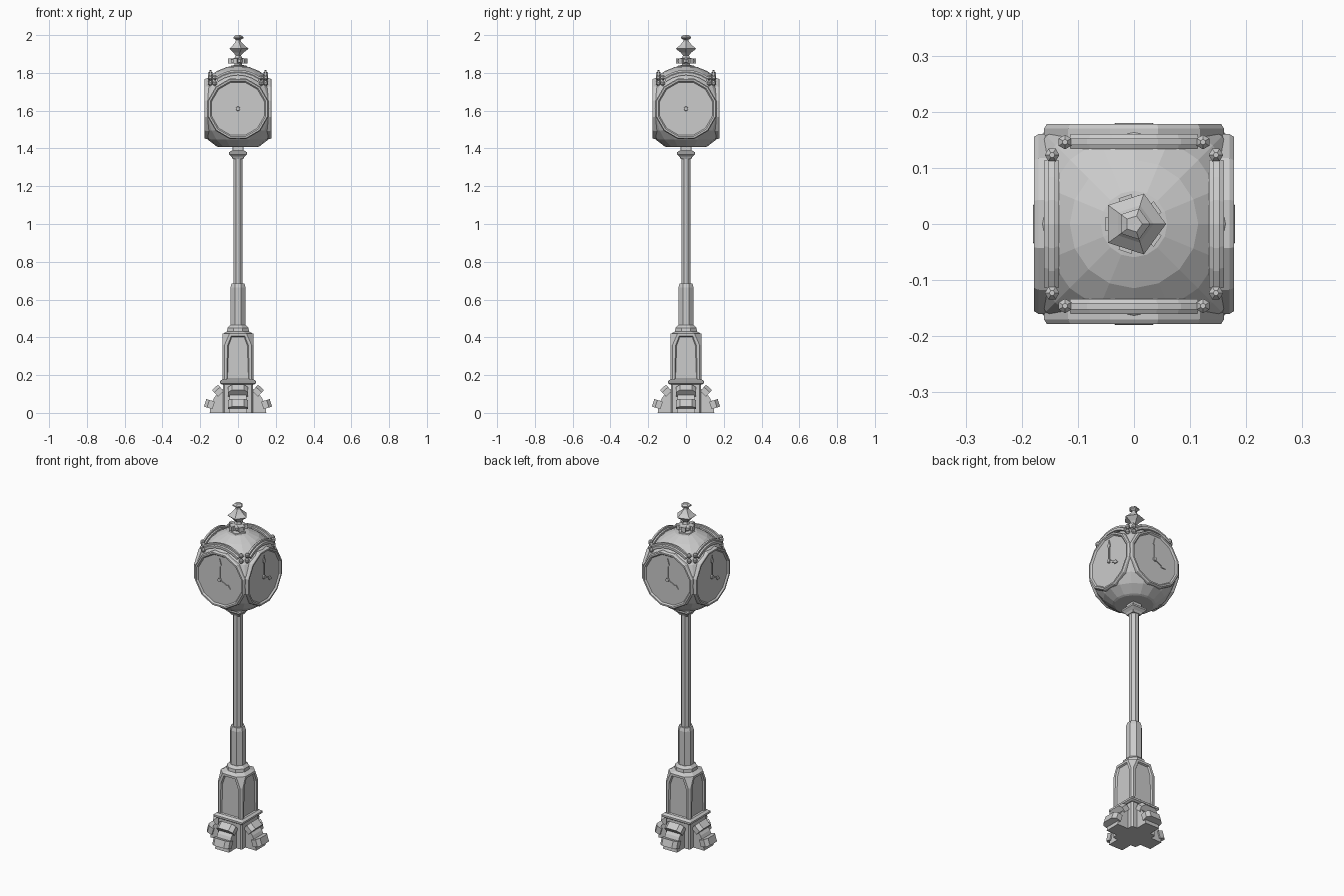
import bpy, bmesh
from math import sin, cos, pi, radians
from mathutils import Vector

if "Cube" in bpy.data.objects:
    bpy.data.objects.remove(bpy.data.objects["Cube"])

ZC = 1.61  # height of the dial centres


def add(name, bm):
    bmesh.ops.recalc_face_normals(bm, faces=bm.faces[:])
    me = bpy.data.meshes.new(name)
    bm.to_mesh(me)
    bm.free()
    ob = bpy.data.objects.new(name, me)
    bpy.context.collection.objects.link(ob)
    return ob


def loft_bm(bm, rings, cap=True, closed=False):
    """Join equal-sized point rings with quads."""
    vs = [[bm.verts.new(p) for p in r] for r in rings]
    pairs = list(zip(vs, vs[1:])) + ([(vs[-1], vs[0])] if closed else [])
    for a, b in pairs:
        for i in range(len(a)):
            j = (i + 1) % len(a)
            bm.faces.new((a[i], a[j], b[j], b[i]))
    if cap and not closed:
        bm.faces.new(vs[0][::-1])
        bm.faces.new(vs[-1])


def loft(name, rings, **kw):
    bm = bmesh.new()
    loft_bm(bm, rings, **kw)
    return add(name, bm)


def square(h, c, z):
    """Square section of half width h with corners cut by c."""
    k = h - c
    return [(h, -k, z), (h, k, z), (k, h, z), (-k, h, z),
            (-h, k, z), (-h, -k, z), (-k, -h, z), (k, -h, z)]


def octo(h, z):
    return square(h, h * 0.586, z)


def ngon(n, r, z, a0=0.0, x=0.0, y=0.0):
    return [(x + r * cos(a0 + 2 * pi * i / n), y + r * sin(a0 + 2 * pi * i / n), z) for i in range(n)]


def dial_ring(n, r, depth):
    """Polygon standing upright on the front side, flat edge on top."""
    return [(r * cos(2 * pi * (i + .5) / n), -depth, ZC + r * sin(2 * pi * (i + .5) / n)) for i in range(n)]


def four_sides(ob):
    """Repeat a front part on the other three sides."""
    for k in (1, 2, 3):
        c = bpy.data.objects.new(f"{ob.name}_{k + 1}", ob.data)
        c.rotation_euler.z = k * pi / 2
        bpy.context.collection.objects.link(c)


# Base block and square flange
loft("base_block", [square(.08, .008, 0), square(.08, .008, .155)])
loft("base_flange", [square(.085, .003, .15), square(.095, .003, .157),
                     square(.095, .003, .168), square(.082, .003, .178)])

# Four curved feet with two raised bands each
arc = [(-.15 * cos(radians(a)), .15 * sin(radians(a))) for a in (0, 17, 33, 48, 62)]
side = [(0, 0)] + arc + [(0, .132)]
bm = bmesh.new()
loft_bm(bm, [[(x, y, z) for y, z in side] for x in (-.045, .045)])
for ang in (17, 48):
    n = Vector((0, -cos(radians(ang)), sin(radians(ang))))
    t = Vector((0, sin(radians(ang)), cos(radians(ang))))
    sec = [(-.053, .135), (-.053, .165), (-.033, .182), (.033, .182), (.053, .165), (.053, .135)]
    loft_bm(bm, [[n * r + t * s + Vector((x, 0, 0)) for x, r in sec] for s in (-.021, .021)])
four_sides(add("foot", bm))

# Pedestal with recessed pointed panels
bm = bmesh.new()
loft_bm(bm, [square(.081, .01, .165), square(.081, .01, .36), square(.081, .036, .42)])
bmesh.ops.recalc_face_normals(bm, faces=bm.faces[:])
bmesh.ops.dissolve_limit(bm, angle_limit=.01, verts=bm.verts[:], edges=bm.edges[:])
sides = [f for f in bm.faces if max(abs(f.normal.x), abs(f.normal.y)) > .99]
bmesh.ops.inset_individual(bm, faces=sides, thickness=.016)
bmesh.ops.inset_individual(bm, faces=sides, thickness=.006, depth=-.009)
add("pedestal", bm)

# Column: collar, thick lower shaft, slim upper shaft, square capital
loft("collar", [square(.078, .034, .42), octo(.058, .432), octo(.056, .45), octo(.042, .465)])
loft("lower_shaft", [octo(.04, .455), octo(.04, .665), octo(.034, .685), octo(.024, .685)])
loft("upper_shaft", [octo(.025, .68), octo(.025, 1.36)])
loft("capital", [square(.028, .003, 1.345), square(.034, .003, 1.357), square(.048, .003, 1.37),
                 square(.048, .003, 1.38), square(.03, .003, 1.39), square(.03, .003, 1.415)])

# Clock head: faceted ball trimmed flat on four sides and below
bm = bmesh.new()
bmesh.ops.create_uvsphere(bm, u_segments=16, v_segments=12, radius=.229)
for no, d in (((1, 0, 0), .166), ((-1, 0, 0), .166), ((0, 1, 0), .166), ((0, -1, 0), .166), ((0, 0, -1), .203)):
    cut = bmesh.ops.bisect_plane(bm, geom=bm.verts[:] + bm.edges[:] + bm.faces[:],
                                 plane_co=Vector(no) * d, plane_no=no, clear_outer=True)
    bmesh.ops.edgeloop_fill(bm, edges=[e for e in cut["geom_cut"] if isinstance(e, bmesh.types.BMEdge)])
bmesh.ops.translate(bm, verts=bm.verts[:], vec=(0, 0, ZC))
add("clock_head", bm)

# Dials with twelve-sided bezels
four_sides(loft("dial", [dial_ring(12, .15, .16), dial_ring(12, .15, .169)]))
four_sides(loft("bezel", [dial_ring(12, r, d) for r, d in
                          ((.166, .145), (.166, .17), (.161, .178), (.152, .178), (.145, .169), (.145, .145))],
                closed=True))

# Hands: one straight up, one towards four o'clock, and a hub
bm = bmesh.new()
for ang, s in ((0, 1.0), (-117, .62)):
    a = radians(ang)
    out = [(-.004, 0), (-.004, .08), (-.011, .09), (0, .128), (.011, .09), (.004, .08), (.004, 0)]
    pts = [(x * cos(a) - y * s * sin(a), x * sin(a) + y * s * cos(a)) for x, y in out]
    loft_bm(bm, [[(x, -d, ZC + z) for x, z in pts] for d in (.168, .174)])
loft_bm(bm, [dial_ring(8, .013, .168), dial_ring(8, .011, .177)])
four_sides(add("hands", bm))

# Arched mouldings above the dials, ending in beads
bm = bmesh.new()
sec = [(.134, .178), (.134, .193), (.141, .196), (.141, .206), (.152, .206), (.152, .196), (.16, .192), (.16, .178)]
loft_bm(bm, [[(r * sin(radians(a)), -y, ZC + r * cos(radians(a))) for y, r in sec] for a in range(-36, 37, 12)])
for x in (-.123, .123):
    for z in (1.745, 1.776):
        loft_bm(bm, [ngon(6, r, z + dz, pi / 6, x, -.146)
                     for r, dz in ((.005, -.014), (.013, -.005), (.013, .005), (.005, .014))])
four_sides(add("arch_moulding", bm))

# Five-sided finial with small petals
prof = [(.05, 1.8), (.054, 1.825), (.045, 1.838), (.022, 1.842), (.022, 1.852), (.046, 1.856), (.046, 1.872),
        (.022, 1.88), (.016, 1.893), (.03, 1.908), (.057, 1.928), (.035, 1.945), (.016, 1.965),
        (.014, 1.975), (.029, 1.984), (.029, 1.99), (.015, 2.0)]
loft("finial", [ngon(5, r, z) for r, z in prof])
bm = bmesh.new()
for k in range(5):
    a = pi / 5 + k * 2 * pi / 5
    box = [(.02, -.012), (.052, -.012), (.052, .012), (.02, .012)]
    loft_bm(bm, [[(x * cos(a) - y * sin(a), x * sin(a) + y * cos(a), z) for x, y in box] for z in (1.85, 1.877)])
add("finial_petals", bm)
